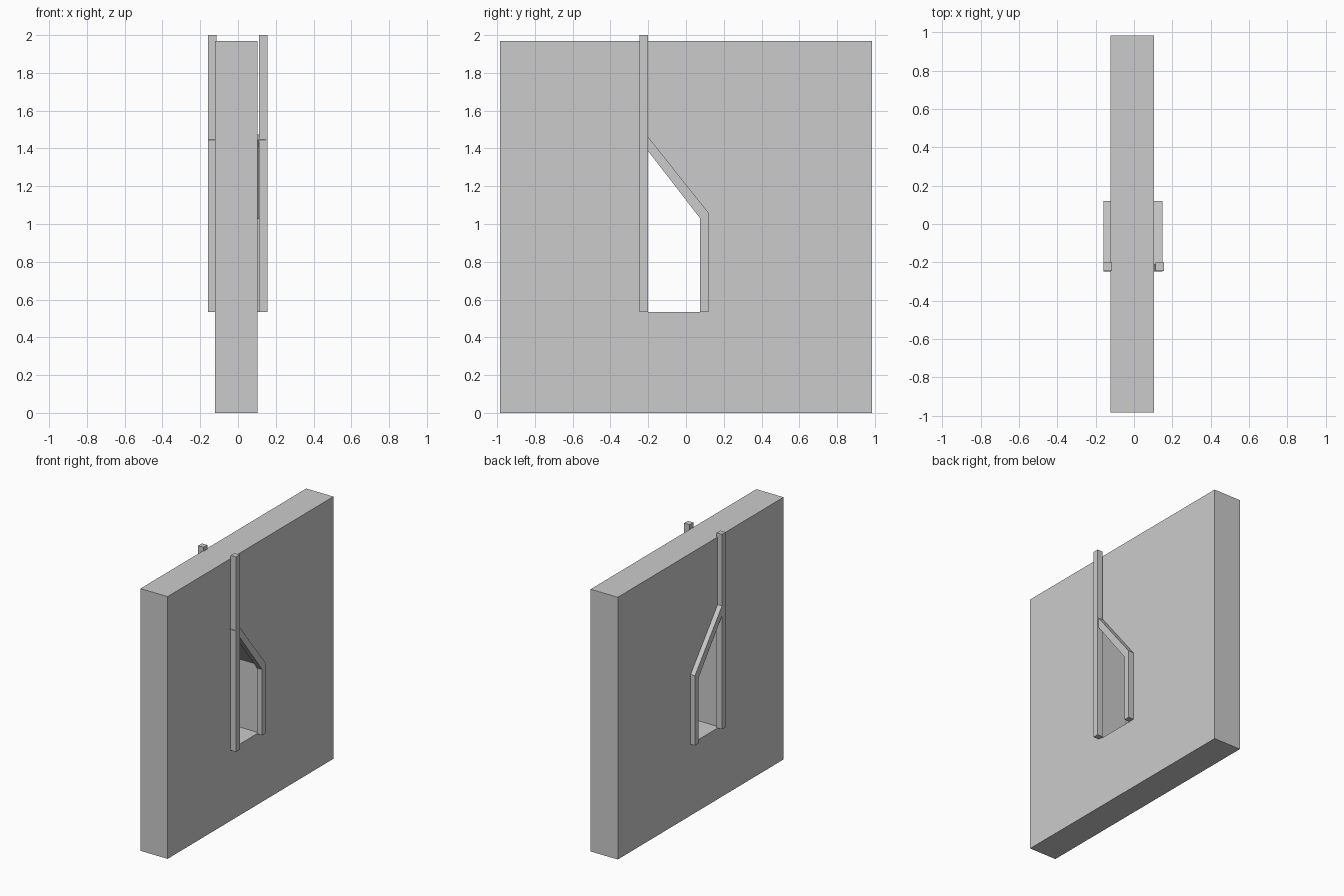
import bpy, bmesh

if "Cube" in bpy.data.objects:
    bpy.data.objects.remove(bpy.data.objects["Cube"])


def prism(name, profile, x0, x1):
    """Extrude a (y, z) profile from x0 to x1."""
    bm = bmesh.new()
    face = bm.faces.new([bm.verts.new((x0, y, z)) for y, z in profile])
    ext = bmesh.ops.extrude_face_region(bm, geom=[face])
    verts = [v for v in ext["geom"] if isinstance(v, bmesh.types.BMVert)]
    bmesh.ops.translate(bm, verts=verts, vec=(x1 - x0, 0, 0))
    bmesh.ops.recalc_face_normals(bm, faces=bm.faces)
    mesh = bpy.data.meshes.new(name)
    bm.to_mesh(mesh)
    bm.free()
    obj = bpy.data.objects.new(name, mesh)
    bpy.context.collection.objects.link(obj)
    return obj


SILL = 0.535

# Thick wall
wall = prism("wall", [(-0.984, 0), (0.984, 0), (0.984, 1.97), (-0.984, 1.97)], -0.122, 0.104)

# Slant-topped opening, its edge hidden behind the middle of the frame
opening = prism("opening_cutter",
                [(-0.222, SILL), (0.097, SILL), (0.097, 1.045), (-0.222, 1.447)], -0.4, 0.4)
opening.hide_render = True
opening.hide_set(True)
cut = wall.modifiers.new("opening", 'BOOLEAN')
cut.operation = 'DIFFERENCE'
cut.solver = 'EXACT'
cut.object = opening

# Frame on both faces: tall post, and a jamb that bends into the sloping head
post = [(-0.245, SILL), (-0.201, SILL), (-0.201, 2.0), (-0.245, 2.0)]
jamb = [(0.075, SILL), (0.119, SILL), (0.119, 1.06),
        (-0.212, 1.475), (-0.247, 1.446), (0.075, 1.03)]
for side, post_x, jamb_x in (("left", (-0.159, -0.114), (-0.158, -0.114)),
                             ("right", (0.111, 0.156), (0.104, 0.148))):
    prism(side + "_post", post, *post_x)
    prism(side + "_jamb_and_head", jamb, *jamb_x)
